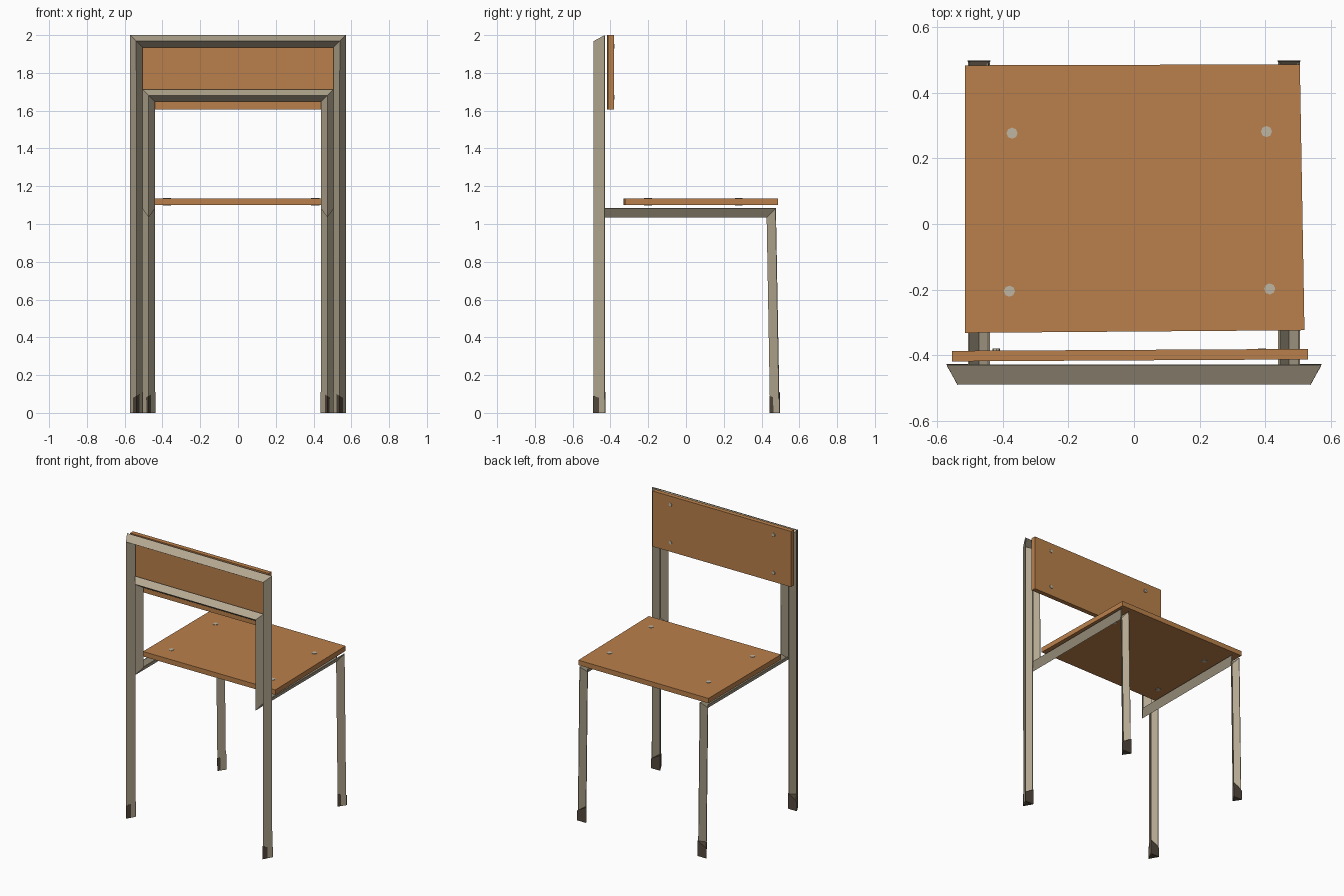
import bpy, bmesh, math

if "Cube" in bpy.data.objects:
    bpy.data.objects.remove(bpy.data.objects["Cube"])

def material(name, rgb):
    m = bpy.data.materials.new(name)
    m.diffuse_color = (*rgb, 1)
    m.use_nodes = True
    m.node_tree.nodes["Principled BSDF"].inputs["Base Color"].default_value = m.diffuse_color
    return m

WOOD = material("warm wood", (0.49, 0.215, 0.07))
METAL = material("beige metal", (0.45, 0.39, 0.28))
DARK = material("dark foot", (0.085, 0.065, 0.045))
SCREW = material("pale screw", (0.52, 0.47, 0.37))

def make(name, verts, faces, mat):
    me = bpy.data.meshes.new(name)
    me.from_pydata(verts, [], faces)
    bm = bmesh.new()
    bm.from_mesh(me)
    bmesh.ops.recalc_face_normals(bm, faces=bm.faces)
    bm.to_mesh(me)
    bm.free()
    me.materials.append(mat)
    ob = bpy.data.objects.new(name, me)
    bpy.context.collection.objects.link(ob)
    return ob

def prism(name, bottom, top, mat):
    n = len(bottom)
    faces = [list(range(n))[::-1], list(range(n, 2 * n))]
    faces += [[i, (i + 1) % n, n + (i + 1) % n, n + i] for i in range(n)]
    return make(name, bottom + top, faces, mat)

def channel(name, half_path):
    """Mitred open V channel; half_path(s, d) gives the right half for a side offset and ridge depth."""
    lines = []
    for s, d in ((0.031, 0), (0, 1), (-0.031, 0)):
        h = half_path(s, d)
        lines.append(h + [(-x, y, z) for x, y, z in reversed(h)])
    n = len(lines[0])
    faces = [[k * n + i, k * n + i + 1, (k + 1) * n + i + 1, (k + 1) * n + i]
             for k in range(2) for i in range(n - 1)]
    ob = make(name, sum(lines, []), faces, METAL)
    mod = ob.modifiers.new("thickness", 'SOLIDIFY')
    mod.thickness = 0.006
    mod.offset = 0

# Outer back frame: two posts joined over the top
def outer(s, d):
    x, y = 0.538 + s, -0.43 - 0.057 * d
    return [(x, y, 0), (x, y, 1.967 + s)]

# Inner frame: front leg, seat rail, then up and across behind the backrest
def inner(s, d):
    x, e = 0.473 + s, 0.046 * d
    return [(x, 0.494 - e, 0), (x, 0.475 - e, 1.083 - e),
            (x, -0.432 - e, 1.083 - e), (x, -0.432 - e, 1.68 + s)]

channel("back_frame", outer)
channel("seat_frame", inner)

# Dark foot plugs wrapping the channel ends
for side, label in ((1, "right"), (-1, "left")):
    for part, cx, y0, y1, lean in (("back_foot", 0.538, -0.427, -0.492, 0),
                                   ("front_foot", 0.473, 0.498, 0.443, -0.0015)):
        tri = [(side * (cx + 0.035), y0), (side * cx, y1), (side * (cx - 0.035), y0)]
        heights = (0.07, 0.09, 0.11)
        prism(f"{part}_{label}", [(x, y, 0) for x, y in tri],
              [(x, y + lean, h) for (x, y), h in zip(tri, heights)], DARK)

# Seat board
seat = [(-0.515, -0.332), (0.52, -0.324), (0.506, 0.487), (-0.515, 0.484)]
prism("seat", [(x, y, 1.1) for x, y in seat], [(x, y, 1.135) for x, y in seat], WOOD)

# Backrest board
back = [(-0.555, -0.419), (0.53, -0.413), (0.53, -0.381), (-0.555, -0.387)]
prism("backrest", [(x, y, 1.605) for x, y in back], [(x, y, 2.0) for x, y in back], WOOD)

# Screw heads
def disc(r, n=8):
    return [(r * math.cos(2 * math.pi * i / n), r * math.sin(2 * math.pi * i / n)) for i in range(n)]

for i, (x, y) in enumerate(((-0.372, 0.277), (0.404, 0.282), (-0.38, -0.205), (0.414, -0.198))):
    ring = [(x + a, y + b) for a, b in disc(0.017)]
    prism(f"seat_screw_{i + 1}", [(a, b, 1.097) for a, b in ring],
          [(a, b, 1.138) for a, b in ring], SCREW)

for i, (x, z) in enumerate(((-0.42, 1.94), (0.39, 1.94), (-0.42, 1.67), (0.39, 1.67))):
    ring = [(x + a, z + b) for a, b in disc(0.012)]
    prism(f"backrest_screw_{i + 1}", [(a, -0.39, b) for a, b in ring],
          [(a, -0.379, b) for a, b in ring], SCREW)
